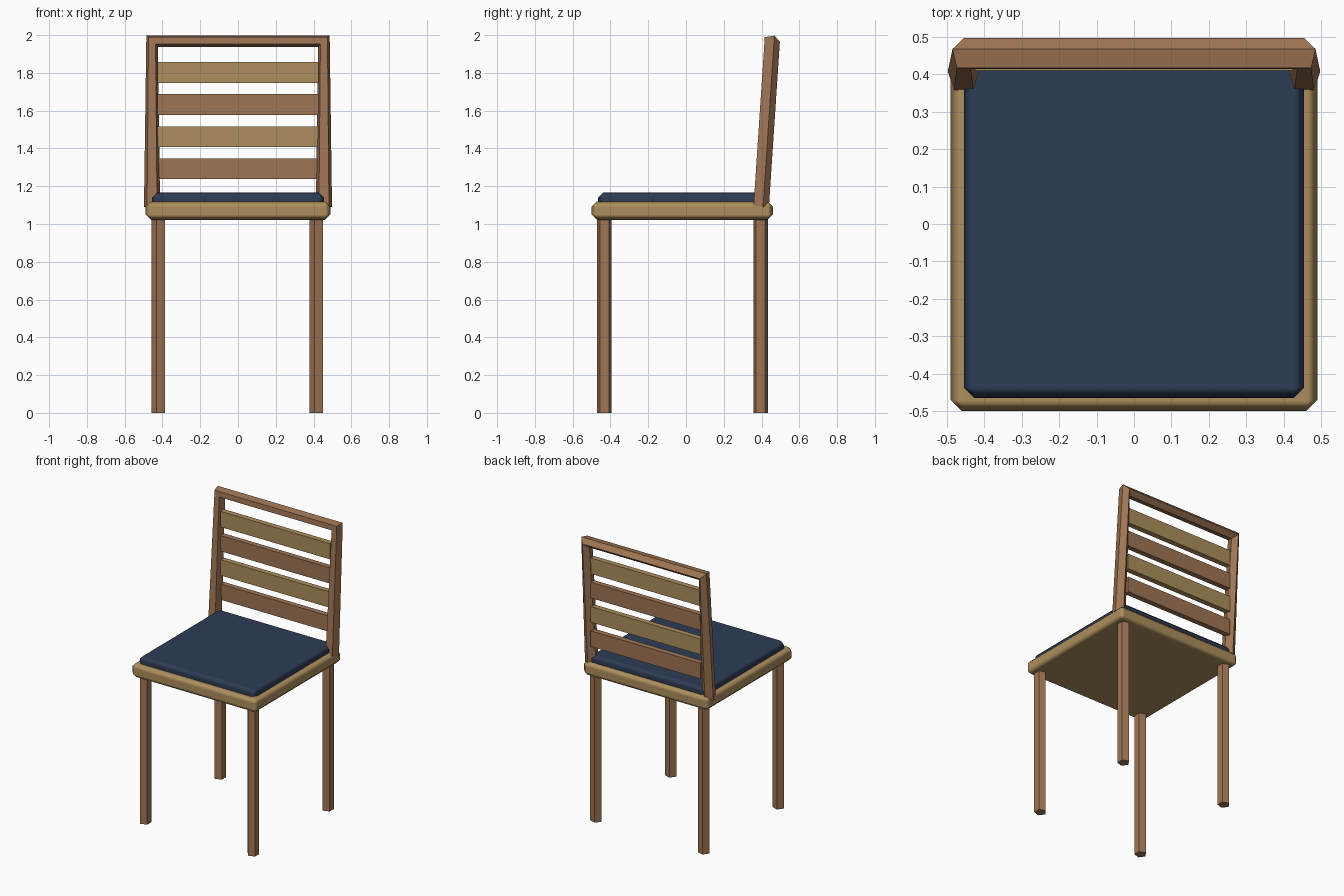
import bpy, math
from mathutils import Vector

old = bpy.data.objects.get("Cube")
if old:
    bpy.data.objects.remove(old, do_unlink=True)


def material(name, rgb):
    m = bpy.data.materials.new(name)
    m.use_nodes = True
    m.diffuse_color = (*rgb, 1)
    m.node_tree.nodes["Principled BSDF"].inputs["Base Color"].default_value = (*rgb, 1)
    return m


tan = material("tan wood", (0.42, 0.275, 0.11))
brown = material("brown wood", (0.35, 0.18, 0.09))
navy = material("navy fabric", (0.026, 0.045, 0.09))


def box(name, lo, hi, mat, bevel=0):
    lo, hi = Vector(lo), Vector(hi)
    bpy.ops.mesh.primitive_cube_add(size=1, location=(lo + hi) / 2)
    ob = bpy.context.object
    ob.name = name
    ob.scale = hi - lo
    bpy.ops.object.transform_apply(location=False, rotation=False)
    ob.data.materials.append(mat)
    if bevel:
        bpy.ops.object.shade_smooth()
        mod = ob.modifiers.new("soft edge", "BEVEL")
        mod.width = bevel
        mod.segments = 1
        mod.harden_normals = True
    return ob


def sweep(name, path, radius, start, mat):
    """Five-sided tube; each path entry is a centre and two section axes."""
    verts, faces, n = [], [], 5
    for centre, u, v in path:
        for k in range(n):
            a = start + math.tau * k / n
            verts.append(centre + radius * (math.cos(a) * u + math.sin(a) * v))
    for r in range(len(path) - 1):
        for k in range(n):
            j = (k + 1) % n
            faces.append((r * n + k, r * n + j, r * n + n + j, r * n + n + k))
    last = (len(path) - 1) * n
    faces += [tuple(reversed(range(n))), tuple(range(last, last + n))]
    me = bpy.data.meshes.new(name)
    me.from_pydata(verts, [], faces)
    me.materials.append(mat)
    ob = bpy.data.objects.new(name, me)
    bpy.context.collection.objects.link(ob)
    return ob


# Seat board and cushion
box("seat", (-0.49, -0.5, 1.022), (0.49, 0.46, 1.12), tan, 0.029)
box("cushion", (-0.455, -0.465, 1.09), (0.455, 0.432, 1.167), navy, 0.028)

# Legs
X, Y = Vector((1, 0, 0)), Vector((0, 1, 0))
for side, x in (("right", -0.418), ("left", 0.418)):
    for end, y in (("front", -0.432), ("rear", 0.395)):
        path = [(Vector((x, y, z)), X, Y) for z in (0, 1.05)]
        sweep(f"{end}_{side}_leg", path, 0.04, math.pi, brown)

# Leaning back frame, one tube up, across and down
low, high = Vector((0.455, 0.394, 1.092)), Vector((0.455, 0.452, 1.968))
up = (high - low).normalized()
depth = up.cross(X)
depth = depth if depth.y > 0 else -depth
mirror = Vector((-1, 1, 1))
path = [(low * mirror, X, depth),
        (high * mirror, (X - up).normalized(), depth),
        (high, (-X - up).normalized(), depth),
        (low, -X, depth)]
sweep("back_frame", path, 0.045, math.pi / 2, brown)

# Back slats in alternating woods
for i in range(4):
    z = 1.292 + 0.17 * i
    box(f"back_slat_{i + 1}", (-0.425, 0.411, z - 0.055), (0.425, 0.449, z + 0.055),
        tan if i % 2 else brown)

# Consistent outward normals on the tubes
import bmesh
for ob in bpy.context.scene.objects:
    if ob.name.endswith("_leg") or ob.name == "back_frame":
        bm = bmesh.new()
        bm.from_mesh(ob.data)
        bmesh.ops.recalc_face_normals(bm, faces=bm.faces)
        bm.to_mesh(ob.data)
        bm.free()
